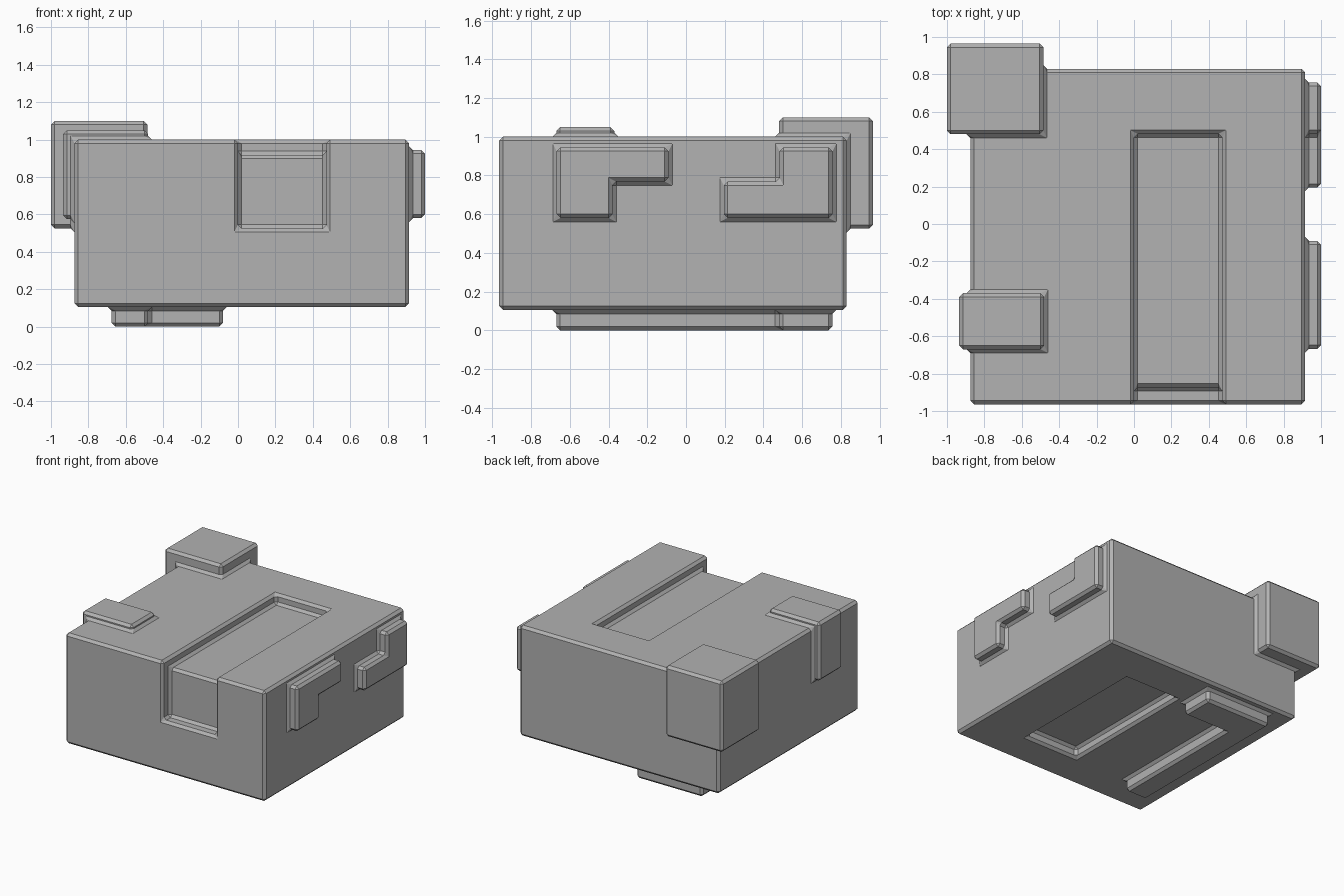
import bpy, bmesh
from mathutils import Vector

if "Cube" in bpy.data.objects:
    bpy.data.objects.remove(bpy.data.objects["Cube"])


def prism(name, profile, axis, lo, hi):
    """Extrude a 2D profile along an axis; profile holds the two other axes in xyz order."""
    def place(p, d):
        c = list(p)
        c.insert(axis, d)
        return Vector(c)
    bm = bmesh.new()
    a = [bm.verts.new(place(p, lo)) for p in profile]
    b = [bm.verts.new(place(p, hi)) for p in profile]
    n = len(profile)
    bm.faces.new(a)
    bm.faces.new(b)
    for i in range(n):
        j = (i + 1) % n
        bm.faces.new((a[i], a[j], b[j], b[i]))
    bmesh.ops.recalc_face_normals(bm, faces=bm.faces)
    me = bpy.data.meshes.new(name)
    bm.to_mesh(me)
    bm.free()
    ob = bpy.data.objects.new(name, me)
    bpy.context.collection.objects.link(ob)
    return ob


def box(name, x, y, z):
    return prism(name, [(x[0], y[0]), (x[1], y[0]), (x[1], y[1]), (x[0], y[1])], 2, *z)


def apply(ob, mod):
    bpy.ops.object.select_all(action='DESELECT')
    bpy.context.view_layer.objects.active = ob
    ob.select_set(True)
    bpy.ops.object.modifier_apply(modifier=mod.name)


def combine(base, tool, operation):
    mod = base.modifiers.new(operation, 'BOOLEAN')
    mod.operation, mod.solver, mod.object = operation, 'EXACT', tool
    apply(base, mod)
    bpy.data.objects.remove(tool)


# Main body
body = box("panelled_block", (-0.875, 0.915), (-0.965, 0.83), (0.105, 1.0))

# Raised corner block and small left edge clamp
combine(body, box("corner_block", (-1.0, -0.485), (0.48, 0.965), (0.525, 1.10)), 'UNION')
combine(body, box("edge_clamp", (-0.935, -0.48), (-0.67, -0.37), (0.575, 1.05)), 'UNION')

# Two L-shaped plates on the right side
front_plate = [(-0.668, 0.58), (-0.38, 0.58), (-0.38, 0.768),
               (-0.09, 0.768), (-0.09, 0.945), (-0.668, 0.945)]
rear_plate = [(0.195, 0.58), (0.757, 0.58), (0.757, 0.945),
              (0.483, 0.945), (0.483, 0.768), (0.195, 0.768)]
for profile in (front_plate, rear_plate):
    combine(body, prism("side_plate", profile, 0, 0.8, 1.0), 'UNION')

# L-shaped foot underneath
foot = [(-0.675, -0.67), (-0.48, -0.67), (-0.48, 0.48),
        (-0.08, 0.48), (-0.08, 0.757), (-0.675, 0.757)]
combine(body, prism("foot", foot, 2, 0.0, 0.2), 'UNION')

# Channel running over the top and down the front, and the underside pocket
channel = [(0.482, 0.918), (0.482, 1.2), (-1.2, 1.2),
           (-1.2, 0.525), (-0.873, 0.525), (-0.873, 0.918)]
combine(body, prism("channel", channel, 0, 0.0, 0.472), 'DIFFERENCE')
combine(body, box("pocket", (0.0, 0.472), (-0.667, 0.482), (-0.1, 0.192)), 'DIFFERENCE')

# Flat chamfer along every convex and concave edge
bevel = body.modifiers.new("chamfer", 'BEVEL')
bevel.width, bevel.segments = 0.02, 1
bevel.limit_method, bevel.angle_limit = 'ANGLE', 0.6
bevel.use_clamp_overlap = False
bevel.loop_slide = False
apply(body, bevel)

# Mid grey finish
grey = bpy.data.materials.new("mid_grey")
grey.diffuse_color = (0.445, 0.445, 0.445, 1.0)
grey.use_nodes = True
grey.node_tree.nodes["Principled BSDF"].inputs["Base Color"].default_value = grey.diffuse_color
body.data.materials.clear()
body.data.materials.append(grey)
for face in body.data.polygons:
    face.material_index = 0
